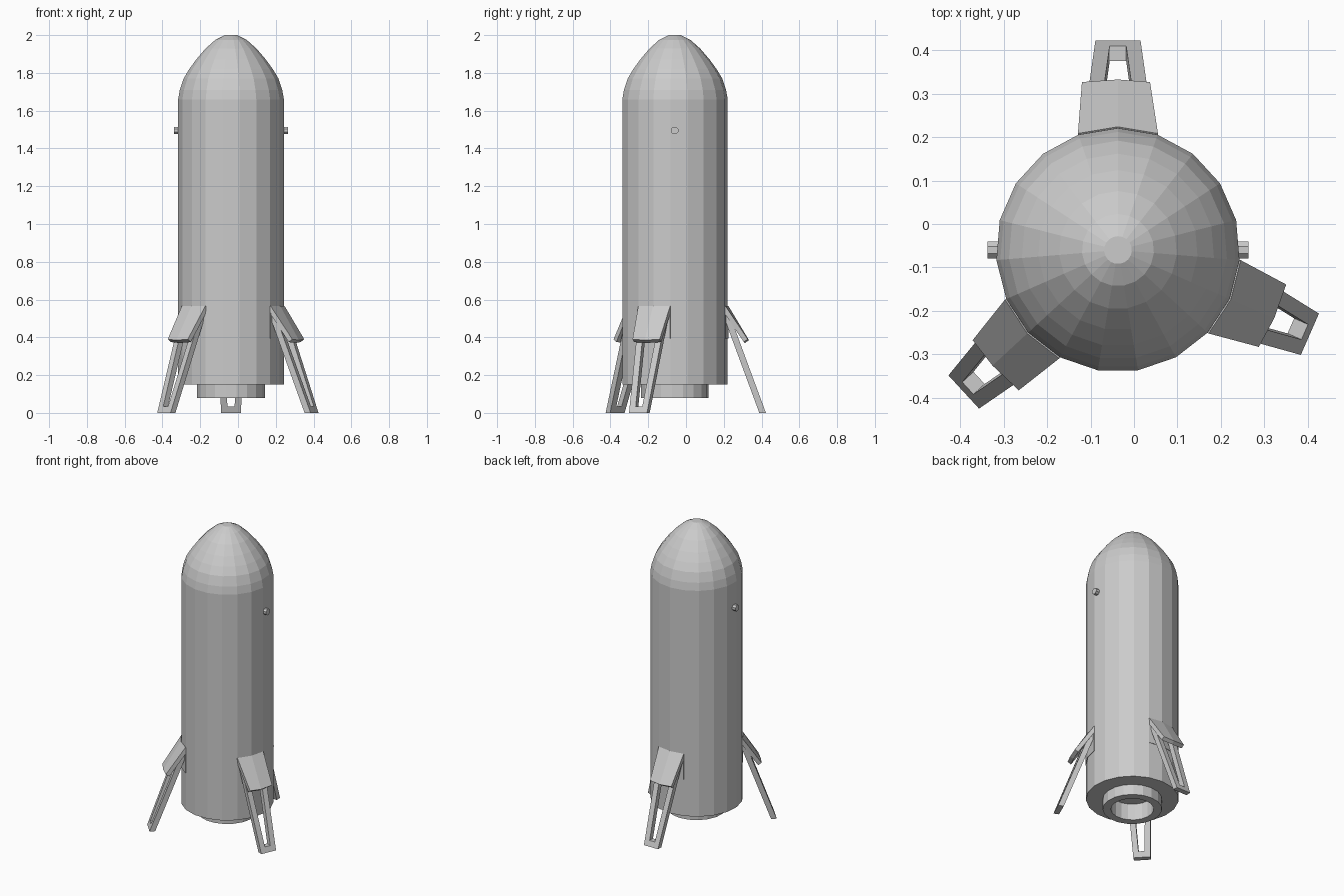
import bpy, bmesh
from math import sin, cos, pi, radians
from mathutils import Matrix, Vector

if "Cube" in bpy.data.objects:
    bpy.data.objects.remove(bpy.data.objects["Cube"])

SIDES = 19
STEP = 2 * pi / SIDES
CX, CY = -0.037, -0.06
R = 0.281


def make(name, verts, faces, angle=pi / 2):
    """Mesh object whose local x points outward at the given angle."""
    mesh = bpy.data.meshes.new(name)
    bm = bmesh.new()
    vs = [bm.verts.new(v) for v in verts]
    for f in faces:
        bm.faces.new([vs[i] for i in f])
    bmesh.ops.recalc_face_normals(bm, faces=bm.faces)
    bm.transform(Matrix.Translation((CX, CY, 0)) @ Matrix.Rotation(angle, 4, 'Z'))
    bm.to_mesh(mesh)
    bm.free()
    ob = bpy.data.objects.new(name, mesh)
    bpy.context.collection.objects.link(ob)
    return ob


def lathe(name, profile, cap_start=False, cap_end=False):
    n = SIDES
    verts = [(r * cos(i * STEP), r * sin(i * STEP), z) for r, z in profile for i in range(n)]
    faces = [(k * n + i, k * n + (i + 1) % n, (k + 1) * n + (i + 1) % n, (k + 1) * n + i)
             for k in range(len(profile) - 1) for i in range(n)]
    if cap_start:
        faces.append(tuple(range(n)))
    if cap_end:
        faces.append(tuple(range((len(profile) - 1) * n, len(profile) * n)))
    return make(name, verts, faces)


def slab(name, front, back, rows, cols, angle):
    """Closed sheet from matching front and back point grids."""
    n = rows * cols
    faces = []
    for r in range(rows - 1):
        for c in range(cols - 1):
            q = (r * cols + c, r * cols + c + 1, (r + 1) * cols + c + 1, (r + 1) * cols + c)
            faces += [q, tuple(i + n for i in reversed(q))]
    rim = (list(range(cols)) + [r * cols + cols - 1 for r in range(1, rows)]
           + [(rows - 1) * cols + c for c in range(cols - 2, -1, -1)]
           + [r * cols for r in range(rows - 2, 0, -1)])
    for a, b in zip(rim, rim[1:] + rim[:1]):
        faces.append((a, b, b + n, a + n))
    return make(name, front + back, faces, angle)


# Hull with rounded nose
lathe("hull", [(0.18, 0.15), (R, 0.15), (R, 1.66), (0.272, 1.71), (0.252, 1.77),
               (0.222, 1.82), (0.184, 1.872), (0.136, 1.928), (0.083, 1.975), (0.032, 2.0)],
      cap_end=True)

# Hollow engine nozzle
lathe("engine_nozzle", [(0.13, 0.19), (0.13, 0.08), (0.18, 0.08), (0.18, 0.15)], cap_start=True)

# Side knobs
for name, s in (("left_knob", -1), ("right_knob", 1)):
    mesh = bpy.data.meshes.new(name)
    bm = bmesh.new()
    bmesh.ops.create_cone(bm, cap_ends=True, segments=8, radius1=0.021, radius2=0.021, depth=0.04,
                          matrix=Matrix.Translation((CX + s * 0.281, CY, 1.495))
                          @ Matrix.Rotation(pi / 2, 4, 'Y') @ Matrix.Rotation(pi / 8, 4, 'Z'))
    bm.to_mesh(mesh)
    bm.free()
    bpy.context.collection.objects.link(bpy.data.objects.new(name, mesh))


def arc(r, z):
    return [Vector((r * cos(a), r * sin(a), z)) for a in (-STEP, 0, STEP)]


def leg_u(z):
    return 0.483 - 0.369 * z


# Landing legs, spaced six hull facets apart
for k, label in enumerate(("rear", "right", "left")):
    ang = pi / 2 - k * 6 * STEP

    # Mounting plate against the hull
    slab(label + "_leg_mount", arc(R + 0.003, 0.565) + arc(R + 0.003, 0.395),
         arc(R - 0.01, 0.565) + arc(R - 0.01, 0.395), 2, 3, ang)

    # Sloping cover panel
    front = arc(R + 0.003, 0.567) + [Vector((0.387, -0.074, 0.39)), Vector((0.393, 0, 0.385)),
                                     Vector((0.387, 0.083, 0.39))]
    back = [p + Vector((-0.021, 0, -0.015)) for p in front]
    slab(label + "_leg_cover", front, back, 2, 3, ang)

    # Tapered open strut frame
    outline = [(-0.052, 0), (0.052, 0), (0.081, 0.55), (-0.081, 0.55)]
    hole = [(-0.019, 0.035), (0.019, 0.035), (0.043, 0.49), (-0.043, 0.49)]
    verts = [(leg_u(z) - d, v, z) for d in (0, 0.035) for v, z in outline + hole]
    faces = []
    for i in range(4):
        j = (i + 1) % 4
        faces += [(i, j, j + 4, i + 4), (i + 8, i + 12, j + 12, j + 8),
                  (i, i + 8, j + 8, j), (i + 4, j + 4, j + 12, i + 12)]
    make(label + "_leg_strut", verts, faces, ang)
